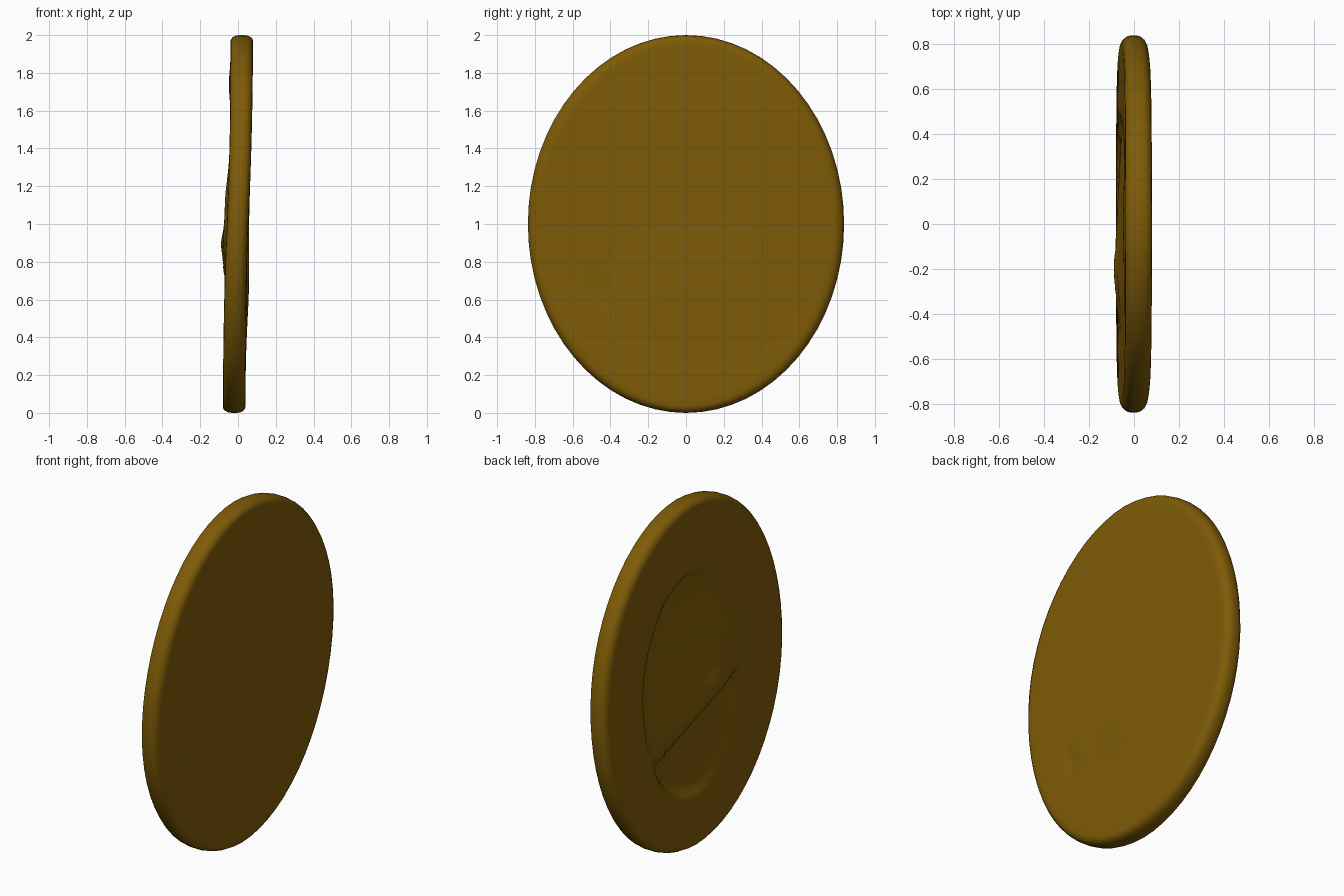
import bpy, bmesh, math

if "Cube" in bpy.data.objects:
    bpy.data.objects.remove(bpy.data.objects["Cube"])

SEGMENTS = 64
HALF_Y, HALF_Z, HALF_X = 0.837, 1.0, 0.06


def bump(y, z, cy, cz, ry, rz):
    """Soft round mound of height 1."""
    return math.exp(-((y - cy) / ry) ** 2 - ((z - cz) / rz) ** 2)


def smooth(t):
    t = min(1.0, max(0.0, t))
    return t * t * (3 - 2 * t)


def relief(side, y, z):
    """Outward height of the worn surface on each face."""
    if side > 0:
        return (0.014 * bump(y, z, 0.1, 0.68, 0.35, 0.3)
                - 0.014 * bump(y, z, -0.47, 0.64, 0.04, 0.06))
    # Hollow with a steep wall on one side, split by a slanting ridge
    s = (y / 0.48) ** 2 + ((z - 0.95) / 0.66) ** 2
    inside = smooth((1 - s) / (0.18 if y > 0 else 0.18 - 0.8 * y))
    upper = min(0.015, 0.02 - 0.11 * (0.8 * (y + 0.2) + 0.6 * (z - 0.9)))
    lower = min(0.0, -0.11 * (0.8 * (y + 0.4) + 0.4 * (z - 0.62)))
    split = smooth((z - (0.83 - 0.41 * (y + 0.3))) / 0.06)
    return (inside * (lower + (upper - lower) * split)
            + 0.012 * bump(y, z, -0.2, 0.9, 0.1, 0.06)
            + 0.008 * bump(y, z, 0.0, 1.74, 0.25, 0.08))


# Cross-section from the centre of one face, round the rim, to the other
face_radii = [i / 36 * 0.94 for i in range(1, 37)]
profile = [(r, HALF_X, 1) for r in face_radii]
profile += [(0.962, 0.057, 0), (0.982, 0.047, 0), (0.995, 0.032, 0), (1.0, 0.012, 0),
            (1.0, -0.012, 0), (0.995, -0.032, 0), (0.982, -0.047, 0), (0.962, -0.057, 0)]
profile += [(r, -HALF_X, -1) for r in reversed(face_radii)]

bm = bmesh.new()


def add_vert(r, x, side, angle):
    if r > 0.93:  # rounder rim at the sides, squarer at top and bottom
        r = 1 - (1 - r) * (0.55 + 0.5 * abs(math.cos(angle)))
    y = HALF_Y * r * math.cos(angle)
    z = 1 + HALF_Z * r * math.sin(angle)
    x *= 0.94 + 0.06 * abs(z - 1)  # slightly thinner across the middle
    if side:
        x += side * relief(side, y, z)
    return bm.verts.new((x + 0.021 * math.tanh(2 * (z - 1.05)), y, z))  # gentle warp


rings = [[add_vert(r, x, s, 2 * math.pi * i / SEGMENTS) for i in range(SEGMENTS)]
         for r, x, s in profile]
for a, b in zip(rings, rings[1:]):
    for i in range(SEGMENTS):
        j = (i + 1) % SEGMENTS
        bm.faces.new((a[i], b[i], b[j], a[j]))
for ring, x, side in ((rings[0], HALF_X, 1), (rings[-1], -HALF_X, -1)):
    centre = add_vert(0, x, side, 0)
    for i in range(SEGMENTS):
        bm.faces.new((centre, ring[i], ring[(i + 1) % SEGMENTS]))
bmesh.ops.recalc_face_normals(bm, faces=bm.faces)

# Oval disc
mesh = bpy.data.meshes.new("coin_disc")
bm.to_mesh(mesh)
bm.free()
disc = bpy.data.objects.new("coin_disc", mesh)
bpy.context.collection.objects.link(disc)

gold = bpy.data.materials.new("old gold")
gold.diffuse_color = (0.21, 0.105, 0.002, 1)
gold.use_nodes = True
gold.node_tree.nodes["Principled BSDF"].inputs["Base Color"].default_value = gold.diffuse_color
mesh.materials.append(gold)
for poly in mesh.polygons:
    poly.use_smooth = True
